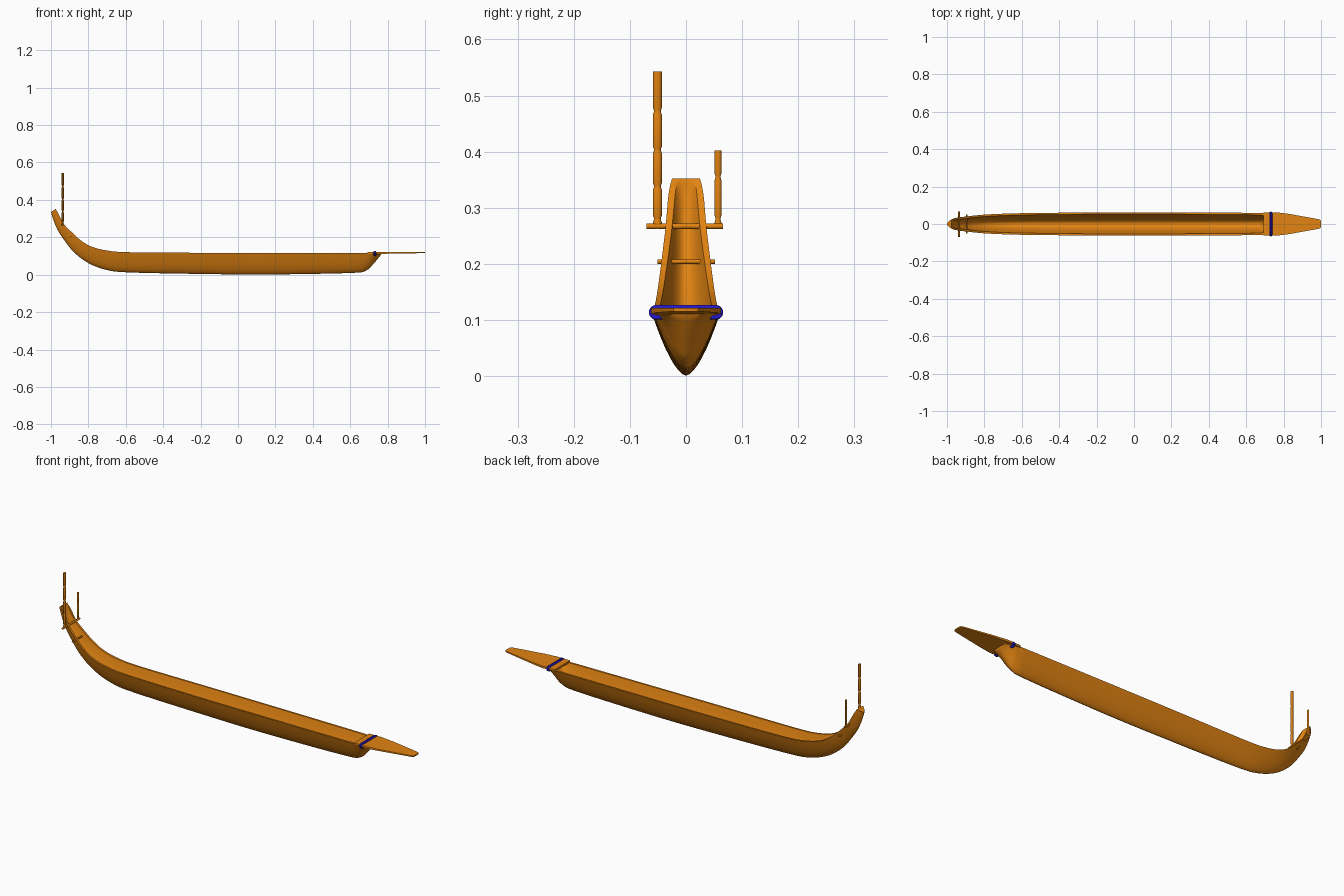
import bpy, bmesh, math
from mathutils import Vector

cube = bpy.data.objects.get("Cube")
if cube:
    bpy.data.objects.remove(cube, do_unlink=True)


def make_material(name, rgb):
    mat = bpy.data.materials.new(name)
    mat.use_nodes = True
    mat.diffuse_color = (*rgb, 1)
    mat.node_tree.nodes["Principled BSDF"].inputs["Base Color"].default_value = (*rgb, 1)
    return mat


WOOD = make_material("orange wood", (0.76, 0.23, 0.006))
BLUE = make_material("blue rope", (0.02, 0.01, 0.6))


def add_object(name, bm, mat, angle=35):
    bmesh.ops.recalc_face_normals(bm, faces=bm.faces)
    mesh = bpy.data.meshes.new(name)
    bm.to_mesh(mesh)
    bm.free()
    mesh.materials.append(mat)
    obj = bpy.data.objects.new(name, mesh)
    bpy.context.collection.objects.link(obj)
    bpy.ops.object.select_all(action="DESELECT")
    obj.select_set(True)
    bpy.context.view_layer.objects.active = obj
    bpy.ops.object.shade_smooth_by_angle(angle=math.radians(angle))
    return obj


def loft(name, rings, mat, angle=35):
    """Skin a list of closed rings and cap both ends."""
    bm = bmesh.new()
    loops = [[bm.verts.new(p) for p in ring] for ring in rings]
    n = len(loops[0])
    for a, b in zip(loops, loops[1:]):
        for i in range(n):
            j = (i + 1) % n
            bm.faces.new((a[i], a[j], b[j], b[i]))
    bm.faces.new(loops[0])
    bm.faces.new(loops[-1])
    return add_object(name, bm, mat, angle)


def smooth_rows(rows, steps):
    """Catmull-Rom interpolation of rows of numbers."""
    out = []
    for i in range(len(rows) - 1):
        p0, p1, p2 = rows[max(i - 1, 0)], rows[i], rows[i + 1]
        p3 = rows[min(i + 2, len(rows) - 1)]
        for s in range(steps):
            t = s / steps
            out.append([0.5 * (2 * b + (c - a) * t + (2 * a - 5 * b + 4 * c - d) * t * t
                               + (3 * b - a - 3 * c + d) * t ** 3)
                        for a, b, c, d in zip(p0, p1, p2, p3)])
    return out + [list(rows[-1])]


# Hull stations: keel x, keel z, rim x, rim z, half width, inner width ratio, hollow depth ratio
STATIONS = [
    (-1.0, .335, -.975, .352, .025, .6, 0),
    (-.988, .295, -.96, .325, .031, .62, .35),
    (-.965, .24, -.93, .27, .036, .68, .6),
    (-.935, .193, -.897, .235, .04, .72, .72),
    (-.88, .123, -.845, .187, .046, .77, .78),
    (-.8, .062, -.785, .151, .051, .8, .82),
    (-.7, .025, -.7, .129, .055, .82, .85),
    (-.58, .012, -.58, .12, .058, .84, .86),
    (-.2, .004, -.2, .117, .062, .85, .87),
    (.15, .001, .15, .116, .062, .85, .87),
    (.6, .009, .6, .115, .06, .83, .85),
    (.685, .022, .69, .115, .058, .8, .75),
    (.722, .055, .725, .115, .055, .8, .3),
    (.765, .107, .767, .115, .047, .7, 0),
]
HALF = 8


def hull_ring(row):
    kx, kz, rx, rz, width, ratio, depth = row
    keel, rim = Vector((kx, 0, kz)), Vector((rx, 0, rz))
    side = [i / HALF for i in range(-HALF, HALF + 1)]
    ring = []
    for s in side:
        p = keel.lerp(rim, abs(s) ** 1.9)
        p.y = width * math.copysign(abs(s) ** 1.15, s)
        ring.append(p)
    for s in reversed(side):
        p = rim.lerp(keel, max(depth, 0) * (1 - abs(s) ** 2.2))
        p.y = width * ratio * s
        ring.append(p)
    return ring


loft("hull", [hull_ring(r) for r in smooth_rows(STATIONS, 4)], WOOD)


# Prow board: thin plank that narrows to a rounded tip
def board_ring(x, w, z, h):
    return [(x, -w, z - h), (x, w, z - h), (x, w, z + h), (x, -w, z + h)]


loft("prow_board", [board_ring(*r) for r in (
    (.693, .061, .116, .005), (.765, .062, .116, .005), (.83, .054, .117, .004),
    (.985, .026, .118, .003), (.996, .022, .118, .003), (1.0, .016, .118, .003))], WOOD)


# Rope lashing: two loops side by side around the board
def rope_loop(name, x):
    path = []
    for i in range(24):
        a = math.tau * (i + .5) / 24
        y = math.copysign(.053, math.cos(a)) + .009 * math.cos(a)
        path.append((x, y, .1135 + .009 * math.sin(a)))
    curve = bpy.data.curves.new(name, "CURVE")
    curve.dimensions = "3D"
    curve.bevel_depth = .0042
    curve.bevel_resolution = 2
    spline = curve.splines.new("POLY")
    spline.points.add(len(path) - 1)
    for point, co in zip(spline.points, path):
        point.co = (*co, 1)
    spline.use_cyclic_u = True
    spline.use_smooth = True
    curve.materials.append(BLUE)
    bpy.context.collection.objects.link(bpy.data.objects.new(name, curve))


rope_loop("rope_lashing_rear", .728)
rope_loop("rope_lashing_front", .735)


def circle(center, r1, r2, axis, n=12):
    """Ellipse of points around the y or z axis."""
    c = Vector(center)
    pts = []
    for i in range(n):
        a = math.tau * i / n
        u, v = r1 * math.cos(a), r2 * math.sin(a)
        pts.append(c + (Vector((u, 0, v)) if axis == "y" else Vector((u, v, 0))))
    return pts


# Cross bars through the raised stern
for name, x, z, r, y0, y1 in (("upper_crossbar", -.935, .267, .005, -.07, .066),
                              ("lower_crossbar", -.893, .204, .004, -.051, .052)):
    loft(name, [circle((x, y, z), r, r, "y") for y in (y0, y1)], WOOD)


# Jointed upright poles, pinched at each joint
def pole(name, y, radius, bottom, top, joints):
    rows = [(bottom, 1)]
    for z in joints:
        rows += [(z - .006, 1), (z - .002, .8), (z + .002, .8), (z + .006, 1)]
    rows.append((top, 1))
    loft(name, [circle((-.937, y, z), radius * .7 * k, radius * k, "z") for z, k in rows], WOOD)


pole("tall_pole", -.051, .008, .262, .543, (.28, .338, .403, .472))
pole("short_pole", .057, .006, .262, .402, (.28, .355))
